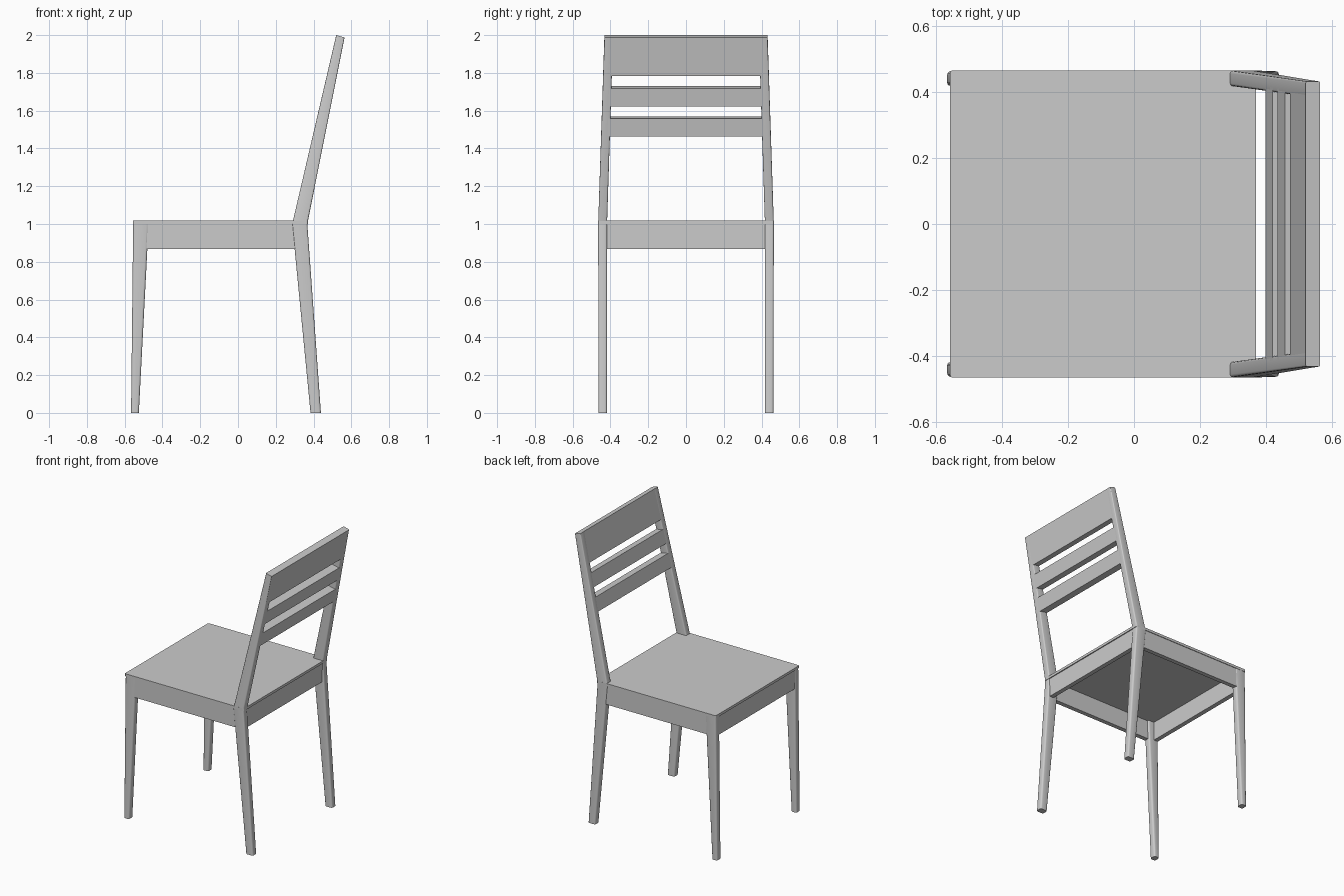
import bpy, bmesh, math
from mathutils import Vector

if "Cube" in bpy.data.objects:
    bpy.data.objects.remove(bpy.data.objects["Cube"])


def finish(name, bm):
    bmesh.ops.recalc_face_normals(bm, faces=bm.faces)
    me = bpy.data.meshes.new(name)
    bm.to_mesh(me)
    bm.free()
    ob = bpy.data.objects.new(name, me)
    bpy.context.collection.objects.link(ob)
    return ob


def box(name, x0, x1, y0, y1, z0, z1):
    bm = bmesh.new()
    bmesh.ops.create_cube(bm, size=1)
    for v in bm.verts:
        v.co = ((x0 + x1) / 2 + v.co.x * (x1 - x0),
                (y0 + y1) / 2 + v.co.y * (y1 - y0),
                (z0 + z1) / 2 + v.co.z * (z1 - z0))
    return finish(name, bm)


def rounded_ring(x0, x1, y0, y1, z0, z1, r):
    """Rectangle with rounded corners; z runs from z0 at x0 to z1 at x1."""
    pts = []
    for i, (cx, cy) in enumerate([(x1 - r, y1 - r), (x0 + r, y1 - r),
                                  (x0 + r, y0 + r), (x1 - r, y0 + r)]):
        for k in range(4):
            a = math.radians(90 * i + 30 * k)
            x, y = cx + r * math.cos(a), cy + r * math.sin(a)
            pts.append(Vector((x, y, z0 + (z1 - z0) * (x - x0) / (x1 - x0))))
    return pts


def loft(name, sections, side=1):
    """Skin rounded rectangles; side=-1 mirrors across y."""
    bm = bmesh.new()
    rings = [[bm.verts.new((p.x, p.y * side, p.z)) for p in rounded_ring(*s)]
             for s in sections]
    n = len(rings[0])
    for a, b in zip(rings, rings[1:]):
        for i in range(n):
            f = bm.faces.new((a[i], a[(i + 1) % n], b[(i + 1) % n], b[i]))
            f.smooth = True
    bm.faces.new(rings[0])
    bm.faces.new(rings[-1])
    # keep the bend and the ends crisp
    for e in bm.edges:
        if len(e.link_faces) == 2 and abs(e.verts[0].co.z - e.verts[1].co.z) < 0.1:
            e.smooth = False
    return finish(name, bm)


# Seat board
loft("seat", [(-0.557, 0.37, -0.465, 0.465, z, z, 0.008) for z in (1.0, 1.018)])

# Legs, back posts and side aprons, mirrored left and right
for side, label in ((1, "left"), (-1, "right")):
    loft("front_leg_" + label,
         [(-0.566, -0.525, 0.418, 0.463, 0, 0, 0.011),
          (-0.555, -0.473, 0.418, 0.463, 1.0, 1.0, 0.011)], side)
    loft("back_leg_" + label,
         [(0.384, 0.439, 0.418, 0.463, 0, 0, 0.011),
          (0.287, 0.367, 0.418, 0.465, 1.0, 1.0, 0.009),
          (0.520, 0.564, 0.386, 0.432, 2.0, 1.988, 0.005)], side)
    y0, y1 = sorted((side * 0.43, side * 0.461))
    box("side_apron_" + label, -0.53, 0.33, y0, y1, 0.868, 1.0)

# Front and back aprons
box("front_apron", -0.552, -0.52, -0.44, 0.44, 0.868, 1.0)
box("back_apron", 0.332, 0.363, -0.44, 0.44, 0.868, 1.0)


# Slats follow the lean of the posts
def post_x(z):
    t = z - 1.0
    return 0.287 + 0.233 * t, 0.367 + 0.1994 * t


for name, z0, z1 in (("lower_slat", 1.475, 1.57),
                     ("middle_slat", 1.635, 1.73),
                     ("top_slat", 1.795, 2.0)):
    bm = bmesh.new()
    rows = []
    for y in (-1, 1):
        row = []
        for z, back in ((z0, 0), (z0, 1), (z1, 1), (z1, 0)):
            zz = z - 0.012 * back
            half = 0.442 - 0.033 * (z - 1.0)
            row.append(bm.verts.new((post_x(zz)[back], y * (half - 0.01), zz)))
        rows.append(row)
    a, b = rows
    for i in range(4):
        j = (i + 1) % 4
        bm.faces.new((a[i], a[j], b[j], b[i]))
    bm.faces.new(a)
    bm.faces.new(b)
    finish(name, bm)
